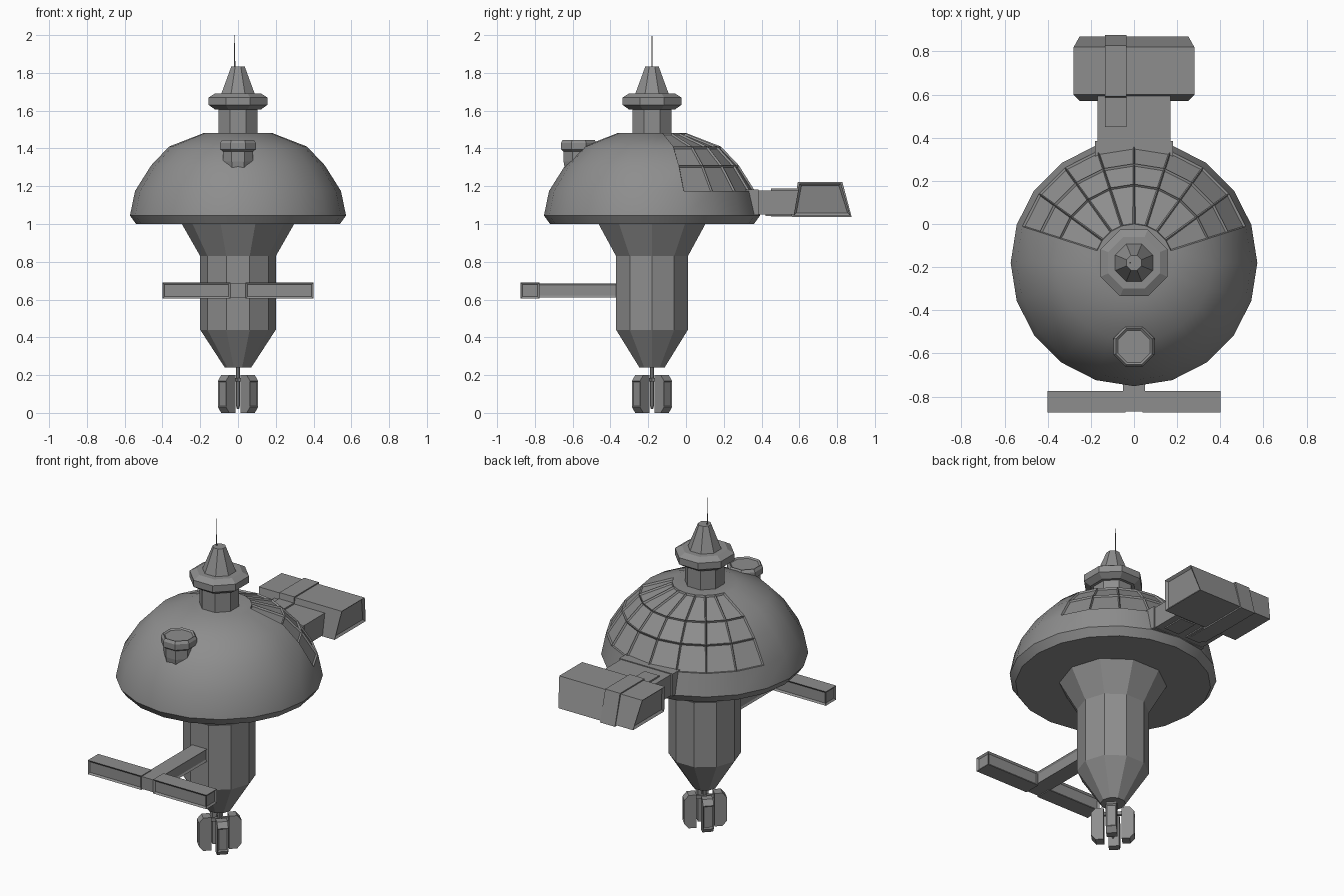
import bpy, bmesh, math
from mathutils import Matrix

if "Cube" in bpy.data.objects:
    bpy.data.objects.remove(bpy.data.objects["Cube"])

grey = bpy.data.materials.new("hull_grey")
GREY = (0.27, 0.27, 0.27, 1)
grey.use_nodes = True
grey.diffuse_color = GREY
grey.node_tree.nodes["Principled BSDF"].inputs["Base Color"].default_value = GREY

AXIS_Y = -0.18
UP_AXIS = (0, AXIS_Y)


def finish(name, bm, smooth=None):
    bmesh.ops.recalc_face_normals(bm, faces=bm.faces)
    mesh = bpy.data.meshes.new(name)
    bm.to_mesh(mesh)
    bm.free()
    mesh.materials.append(grey)
    ob = bpy.data.objects.new(name, mesh)
    bpy.context.collection.objects.link(ob)
    if smooth:
        bpy.ops.object.select_all(action='DESELECT')
        ob.select_set(True)
        bpy.context.view_layer.objects.active = ob
        bpy.ops.object.shade_smooth_by_angle(angle=math.radians(smooth))
    return ob


def lathe(profile, sides, centre=UP_AXIS, turn=0.0):
    """Stack of regular polygons from (radius, height) pairs, capped at both ends."""
    bm = bmesh.new()
    rings = []
    for r, z in profile:
        angles = [turn + math.tau * i / sides for i in range(sides)]
        rings.append([bm.verts.new((centre[0] + r * math.cos(a), centre[1] + r * math.sin(a), z))
                      for a in angles])
    for low, high in zip(rings, rings[1:]):
        for i in range(sides):
            j = (i + 1) % sides
            bm.faces.new((low[i], low[j], high[j], high[i]))
    bm.faces.new(rings[0][::-1])
    bm.faces.new(rings[-1])
    return bm


def box(x0, x1, y0, y1, z0, z1):
    bm = bmesh.new()
    size = Matrix.Diagonal((x1 - x0, y1 - y0, z1 - z0, 1))
    place = Matrix.Translation(((x0 + x1) / 2, (y0 + y1) / 2, (z0 + z1) / 2))
    bmesh.ops.create_cube(bm, size=1, matrix=place @ size)
    return bm


def recess(bm, rule, border, depth):
    bm.normal_update()
    faces = [f for f in bm.faces if rule(f)]
    bmesh.ops.inset_individual(bm, faces=faces, thickness=border, depth=-depth)


def extrude_profile(points, x0, x1):
    """Solid with a (y, z) profile running along x."""
    bm = bmesh.new()
    ends = [[bm.verts.new((x, y, z)) for y, z in points] for x in (x0, x1)]
    n = len(points)
    for i in range(n):
        j = (i + 1) % n
        bm.faces.new((ends[0][i], ends[0][j], ends[1][j], ends[1][i]))
    bm.faces.new(ends[0][::-1])
    bm.faces.new(ends[1])
    return bm


# Dome with three rows of recessed windows around the back
dome = lathe([(0.54, 1.0), (0.572, 1.045), (0.545, 1.175), (0.46, 1.31),
              (0.365, 1.41), (0.18, 1.482)], 20)


def is_window(f):
    c = f.calc_center_median()
    angle = math.degrees(math.atan2(c.y - AXIS_Y, c.x))
    return 18 < angle < 162 and c.z > 1.2 and len(f.verts) == 4


recess(dome, is_window, 0.009, 0.010)
finish("dome", dome, 32)

# Stem below the dome
finish("stem", lathe([(0.07, 0.24), (0.2, 0.44), (0.2, 0.83), (0.3, 1.005)], 10))

# Tower on top, octagonal with flat sides on the axes
EIGHTH = math.pi / 8
FLAT = 1 / math.cos(EIGHTH)


def octagon(name, profile, centre=UP_AXIS):
    return finish(name, lathe([(r * FLAT, z) for r, z in profile], 8, centre, EIGHTH))


octagon("tower_column", [(0.104, 1.47), (0.104, 1.62)])
octagon("tower_ring", [(0.12, 1.605), (0.155, 1.63), (0.155, 1.67), (0.12, 1.692)])
octagon("tower_cone", [(0.09, 1.685), (0.035, 1.835)])
finish("antenna_base", lathe([(0.004, 1.83), (0.003, 1.89)], 6, (-0.018, AXIS_Y)))
finish("antenna_tip", lathe([(0.0025, 1.88), (0.0015, 2.0)], 6, (-0.018, AXIS_Y)))

# Turret on the front slope of the dome
TURRET = (0, -0.568)
octagon("turret_body", [(0.07, 1.27), (0.08, 1.33), (0.08, 1.40)], TURRET)
cap = lathe([(0.082 * FLAT, 1.385), (0.094 * FLAT, 1.395), (0.094 * FLAT, 1.43),
             (0.084 * FLAT, 1.446)], 8, TURRET, EIGHTH)
recess(cap, lambda f: f.normal.z > 0.9, 0.010, 0.008)
finish("turret_cap", cap)

# Neck and rear pod
finish("neck", box(-0.17, 0.17, 0.25, 0.62, 1.05, 1.178))
finish("neck_collar", box(-0.18, 0.18, 0.25, 0.385, 1.047, 1.183))

pod = box(-0.28, 0.28, 0.60, 0.82, 1.045, 1.215)
for v in pod.verts:
    if v.co.z < 1.1:
        v.co.x *= 0.9
        v.co.y = 0.57 if v.co.y < 0.7 else 0.87
recess(pod, lambda f: abs(f.normal.x) > 0.7, 0.018, 0.012)
finish("rear_pod", pod)

# Raised band wrapping the pod and neck on one side
finish("pod_band", extrude_profile([(0.562, 1.037), (0.877, 1.037), (0.828, 1.222), (0.592, 1.222)],
                                   -0.135, -0.035))
finish("neck_band", box(-0.135, -0.035, 0.45, 0.60, 1.04, 1.187))
for x in (-0.12, 0.03):
    finish("underside_panel", box(x, x + 0.1, 0.42, 0.56, 1.043, 1.052))

# Docking boom: arm and crossbar with recessed panels
arm = box(-0.05, 0.05, -0.79, -0.34, 0.61, 0.685)
recess(arm, lambda f: abs(f.normal.x) > 0.9, 0.015, 0.007)
finish("boom_arm", arm)
finish("crossbar_hub", box(-0.045, 0.045, -0.87, -0.775, 0.61, 0.685))
for x0, x1, side in ((-0.4, -0.04, "right"), (0.04, 0.4, "left")):
    bar = box(x0, x1, -0.875, -0.775, 0.605, 0.69)
    recess(bar, lambda f: abs(f.normal.z) < 0.5 and abs(f.calc_center_median().x) > 0.1, 0.015, 0.008)
    finish("crossbar_" + side, bar)

# Thruster cluster: four chamfered pods on a central rod
finish("thruster_rod", lathe([(0.006, 0.02), (0.011, 0.04), (0.011, 0.25)], 8))
THRUSTER = [(0.05, 0.0), (0.095, 0.0), (0.12, 0.03), (0.12, 0.17), (0.095, 0.2), (0.05, 0.2)]
for k in range(4):
    place = Matrix.Translation((0, AXIS_Y, 0)) @ Matrix.Rotation(math.pi / 4 + k * math.pi / 2, 4, 'Z')
    thruster = extrude_profile(THRUSTER, -0.03, 0.03)
    recess(thruster, lambda f: f.normal.y > 0.9 and f.calc_center_median().y > 0.1, 0.010, 0.006)
    strut = box(-0.008, 0.008, 0, 0.06, 0.165, 0.185)
    for bm, name in ((thruster, "thruster_pod"), (strut, "thruster_strut")):
        bm.transform(place)
        finish(name, bm)
